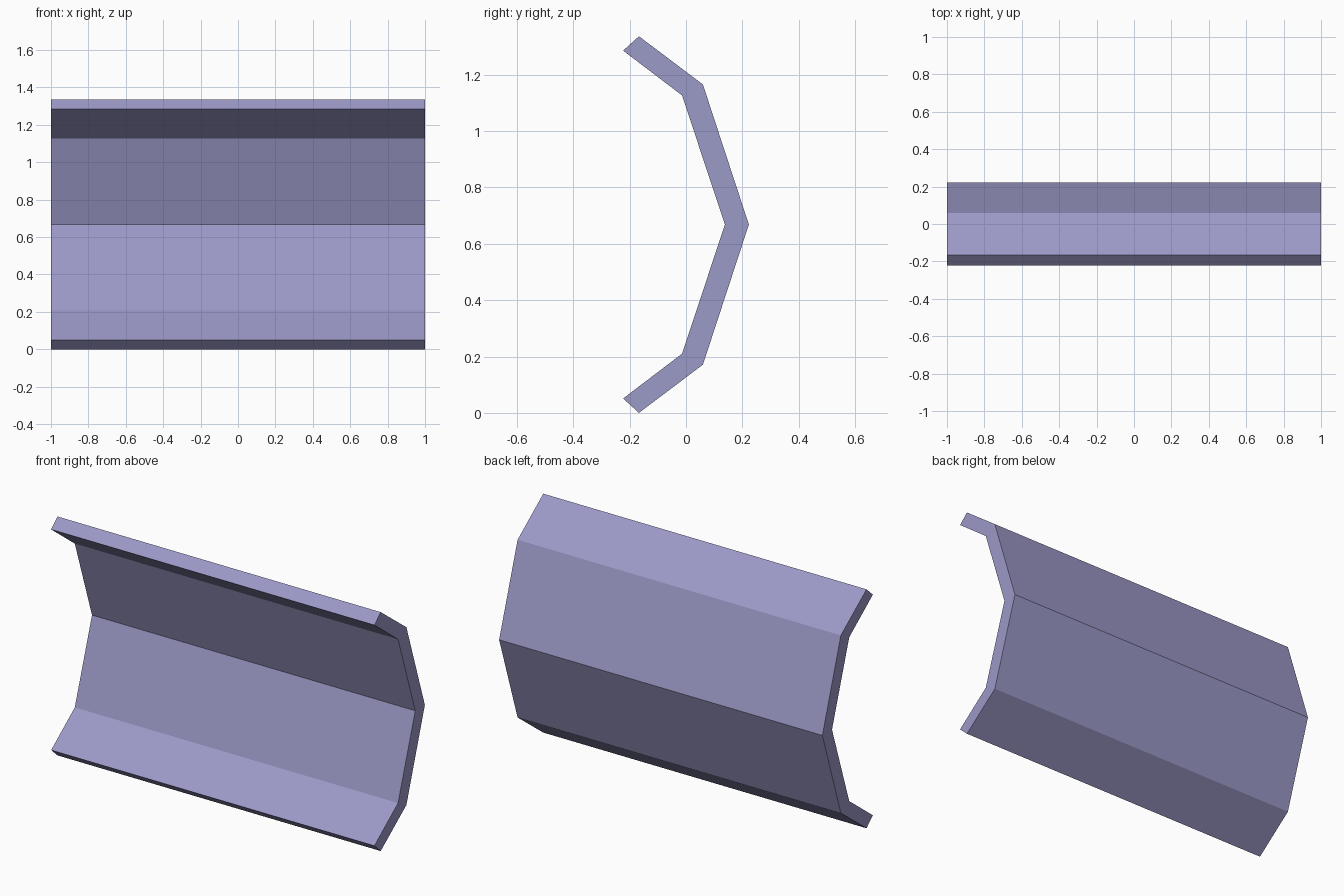
import bpy, bmesh

if "Cube" in bpy.data.objects:
    bpy.data.objects.remove(bpy.data.objects["Cube"])

MID = 0.668      # height of the central fold
HALF_LEN = 1.0

# Upper half of the bent strip, as (y, height above fold)
outer = [(0.223, 0.0), (0.06, 0.497), (-0.167, 0.668)]
inner = [(0.138, 0.0), (-0.014, 0.458), (-0.223, 0.617)]


def mirrored(half):
    """Full side of the profile, bottom to top."""
    return [(y, -h) for y, h in reversed(half[1:])] + half


profile_out, profile_in = mirrored(outer), mirrored(inner)

# Folded panel: one cross-section quad per segment, extruded along x
bm = bmesh.new()
row_out = [bm.verts.new((-HALF_LEN, y, MID + h)) for y, h in profile_out]
row_in = [bm.verts.new((-HALF_LEN, y, MID + h)) for y, h in profile_in]
section = [bm.faces.new((row_out[i], row_out[i + 1], row_in[i + 1], row_in[i]))
           for i in range(len(row_out) - 1)]
ext = bmesh.ops.extrude_face_region(bm, geom=section, use_keep_orig=True)
moved = [g for g in ext["geom"] if isinstance(g, bmesh.types.BMVert)]
bmesh.ops.translate(bm, verts=moved, vec=(2 * HALF_LEN, 0, 0))
bmesh.ops.recalc_face_normals(bm, faces=bm.faces)

mesh = bpy.data.meshes.new("folded_panel")
bm.to_mesh(mesh)
bm.free()
panel = bpy.data.objects.new("folded_panel", mesh)
bpy.context.collection.objects.link(panel)

# Muted violet paint
paint = bpy.data.materials.new("violet_paint")
paint.diffuse_color = (0.33, 0.32, 0.57, 1)
paint.use_nodes = True
paint.node_tree.nodes["Principled BSDF"].inputs["Base Color"].default_value = paint.diffuse_color
mesh.materials.append(paint)
